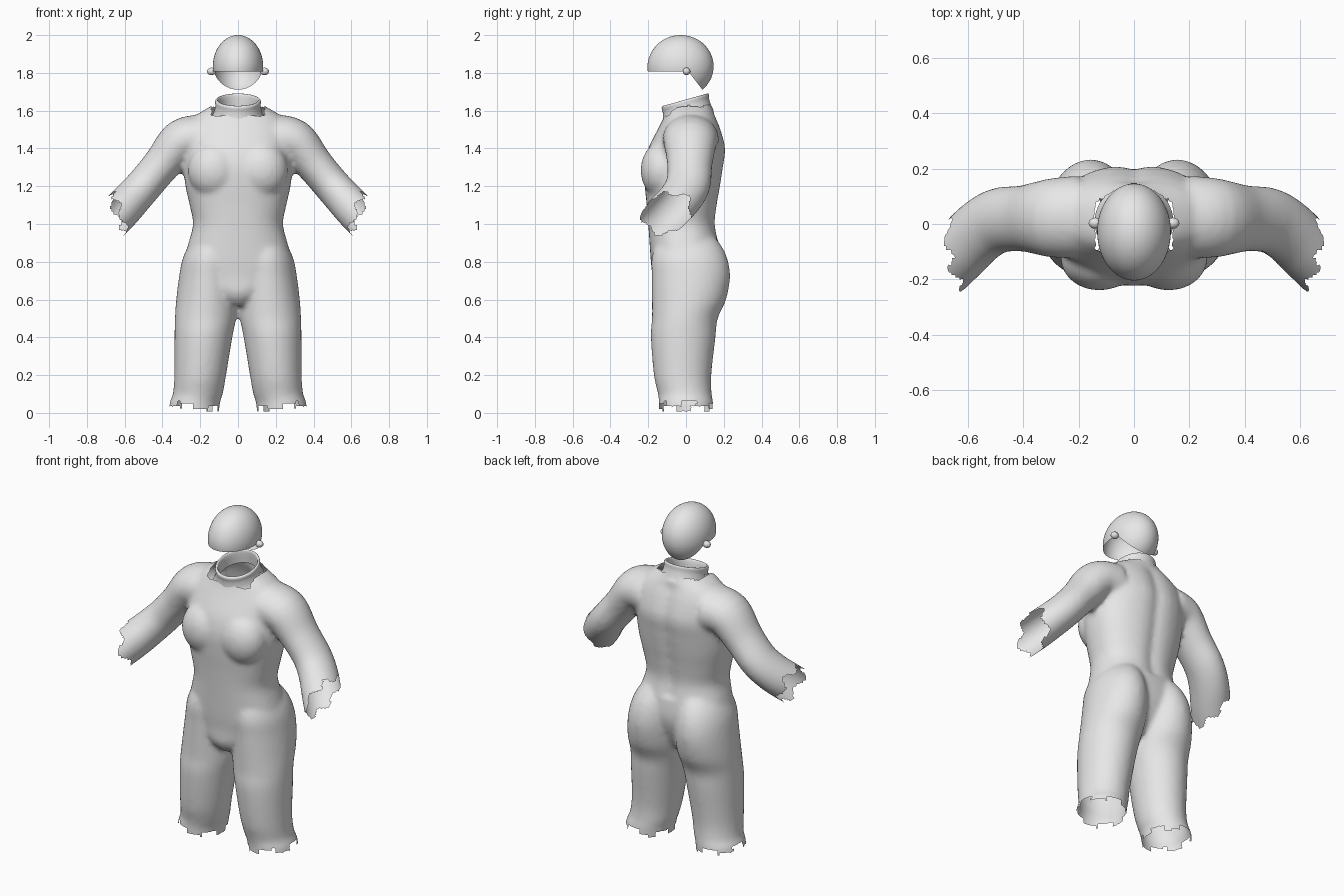
import bpy, bmesh, math
from mathutils import Vector

if "Cube" in bpy.data.objects:
    bpy.data.objects.remove(bpy.data.objects["Cube"])

grey = bpy.data.materials.new("plain grey")
grey.diffuse_color = (0.8, 0.8, 0.8, 1)
grey.use_nodes = True
grey.node_tree.nodes["Principled BSDF"].inputs["Base Color"].default_value = grey.diffuse_color


def finish(name, bm):
    me = bpy.data.meshes.new(name)
    bm.to_mesh(me)
    bm.free()
    me.materials.append(grey)
    for p in me.polygons:
        p.use_smooth = True
    ob = bpy.data.objects.new(name, me)
    bpy.context.collection.objects.link(ob)
    return ob


def spline(stations, steps=5):
    """Smooth interpolation through rows of numbers."""
    out = []
    n = len(stations)
    for i in range(n - 1):
        a, b, c, d = (stations[min(max(k, 0), n - 1)] for k in (i - 1, i, i + 1, i + 2))
        for s in range(steps):
            t = s / steps
            out.append([q + 0.5 * t * (r - p + t * (2*p - 5*q + 4*r - w + t * (3*(q - r) + w - p)))
                        for p, q, r, w in zip(a, b, c, d)])
    return out + [list(stations[-1])]


def ring(c, u, v, power=2.0, n=48):
    pts = []
    for i in range(n):
        a = 2 * math.pi * i / n
        ca, sa = math.cos(a), math.sin(a)
        e = 2 / power
        pts.append(c + u * math.copysign(abs(ca) ** e, ca) + v * math.copysign(abs(sa) ** e, sa))
    return pts


def loft(bm, rings, caps=True):
    loops = [[bm.verts.new(p) for p in r] for r in rings]
    faces = []
    for a, b in zip(loops, loops[1:]):
        for i in range(len(a)):
            j = (i + 1) % len(a)
            faces.append(bm.faces.new((a[i], a[j], b[j], b[i])))
    if caps:
        faces += [bm.faces.new(loops[0]), bm.faces.new(loops[-1])]
    bmesh.ops.recalc_face_normals(bm, faces=faces)


def ellipsoid(bm, c, r, u=32, v=20):
    vs = bmesh.ops.create_uvsphere(bm, u_segments=u, v_segments=v, radius=1)["verts"]
    for w in vs:
        w.co = Vector([w.co[k] * r[k] + c[k] for k in range(3)])
    return vs


X, Y = Vector((1, 0, 0)), Vector((0, 1, 0))
bm = bmesh.new()

# torso: height, front y, back y, half width
torso = [(.57, -.13, .09, .05), (.63, -.172, .13, .15), (.72, -.178, .17, .25),
         (.8, -.186, .185, .285), (.9, -.193, .175, .262), (1.0, -.2, .158, .238),
         (1.1, -.208, .168, .256), (1.2, -.218, .185, .278), (1.3, -.222, .2, .288),
         (1.4, -.2, .212, .285), (1.5, -.15, .187, .275), (1.56, -.12, .163, .24),
         (1.6, -.108, .145, .185), (1.635, -.1, .13, .128), (1.68, -.1, .125, .115)]
rings = []
for z, f, b, w in spline(torso):
    r = ring(Vector((0, (f + b) / 2, z)), X * w, Y * (b - f) / 2, 2.3)
    for p in r:   # spine groove
        if p.y > 0 and .9 < z < 1.58:
            p.y -= .016 * math.exp(-(p.x / .04) ** 2)
    rings.append(r)
loft(bm, rings)

# legs with hips: height, centre x, centre y, half width, half depth
leg = [(.96, .12, .02, .06, .1), (.9, .135, .012, .115, .165), (.82, .149, .018, .143, .2),
       (.72, .157, .026, .155, .207), (.6, .164, .016, .163, .196), (.5, .172, -.006, .162, .174),
       (.4, .183, -.015, .153, .171), (.2, .2, -.018, .137, .152), (.1, .213, -.006, .132, .142),
       (.05, .23, 0, .134, .144), (-.06, .24, 0, .134, .144)]
# arms: centre, radius sideways, radius across
arm = [(.2, .025, 1.45, .15, .13), (.3, .022, 1.435, .142, .118), (.4, .02, 1.32, .12, .1),
       (.49, .012, 1.213, .118, .097), (.56, -.03, 1.135, .116, .1), (.63, -.1, 1.06, .113, .104),
       (.72, -.19, .965, .11, .1)]
for s in (1, -1):
    loft(bm, [ring(Vector((s * x, y, z)), X * rx, Y * ry) for z, x, y, rx, ry in spline(leg)])
    path = spline(arm)
    rings = []
    for i, (x, y, z, ru, rv) in enumerate(path):
        d = Vector(path[min(i + 1, len(path) - 1)][:3]) - Vector(path[max(i - 1, 0)][:3])
        d.x *= s
        d.normalize()
        u = (Y - d * d.y).normalized()
        rings.append(ring(Vector((s * x, y, z)), u * ru, d.cross(u) * rv))
    loft(bm, rings)
    # chest
    ellipsoid(bm, (s * .125, -.125, 1.285), (.14, .115, .15))
suit = finish("suit", bm)

# merge the parts into one skin
m = suit.modifiers.new("merge", 'REMESH')
m.mode, m.voxel_size = 'VOXEL', .0145
m = suit.modifiers.new("soften", 'SMOOTH')
m.factor, m.iterations = .5, 5
dg = bpy.context.evaluated_depsgraph_get()
bm = bmesh.new()
bm.from_mesh(bpy.data.meshes.new_from_object(suit.evaluated_get(dg)))
bpy.data.objects.remove(suit)

# keep only the largest connected skin
seen, best = set(), []
for v in bm.verts:
    if v in seen:
        continue
    seen.add(v)
    stack, island = [v], []
    while stack:
        w = stack.pop()
        island.append(w)
        for e in w.link_edges:
            o = e.other_vert(w)
            if o not in seen:
                seen.add(o)
                stack.append(o)
    if len(island) > len(best):
        best = island
keep = set(best)
bmesh.ops.delete(bm, geom=[v for v in bm.verts if v not in keep], context='VERTS')


# open the neck, ragged cuffs and ragged hems
def removed(c):
    x, y, z = abs(c.x), c.y, c.z
    if x < .14 and z - .27 * y > 1.6:
        return True
    if z < .12:
        a = math.atan2(y, x - .23)
        return z < .035 + .1 * (x - .23) + .014 * math.copysign(1, math.sin(5 * a + 1))
    if x > .5:
        dist = .94 * (x - .635) - .1 * (y + .1) - .33 * (z - 1.06)
        a = math.atan2(z - 1.06, y + .1)
        return dist > .02 * math.sin(6 * a + .6)
    return False


bmesh.ops.delete(bm, geom=[f for f in bm.faces if removed(f.calc_center_median())], context='FACES')
finish("suit", bm)

# collar: tilted band with a rolled rim: centre y, centre z, half width, half depth
collar = [(.008, 1.565, .142, .138), (.006, 1.59, .128, .128), (0, 1.625, .12, .123),
          (-.004, 1.648, .121, .125), (-.004, 1.657, .116, .12), (-.004, 1.655, .108, .112),
          (0, 1.63, .104, .108), (.005, 1.58, .105, .108)]
bm = bmesh.new()
loft(bm, [ring(Vector((0, y, z)), X * w, Vector((0, d, .28 * d)))
          for y, z, w, d in spline(collar, 3)], caps=False)
finish("collar", bm)

# skull cap: face cut away in front, nape running down behind
bm = bmesh.new()
ellipsoid(bm, (0, -.028, 1.835), (.133, .174, .165), 64, 40)
for v in bm.verts:   # fuller forehead
    if v.co.y < -.03:
        v.co.y -= .03 * max(0, (1.9 - v.co.z)) * abs(v.co.y + .03) / .17
for co, no in (((0, 0, 1.808), (0, 0, 1)), ((0, .012, 1.808), (0, .79, .61))):
    bmesh.ops.bisect_plane(bm, geom=bm.verts[:] + bm.edges[:] + bm.faces[:], plane_co=co, plane_no=no)


def face_area(c):
    return c.z < 1.808 and .79 * (c.y - .012) + .61 * (c.z - 1.808) < 0


bmesh.ops.delete(bm, geom=[f for f in bm.faces if face_area(f.calc_center_median())], context='FACES')
finish("skull_cap", bm)

# ear remnants
for s, side in ((1, "left"), (-1, "right")):
    bm = bmesh.new()
    ellipsoid(bm, (s * .14, .003, 1.808), (.024, .02, .02), 16, 10)
    finish(side + "_ear", bm)
